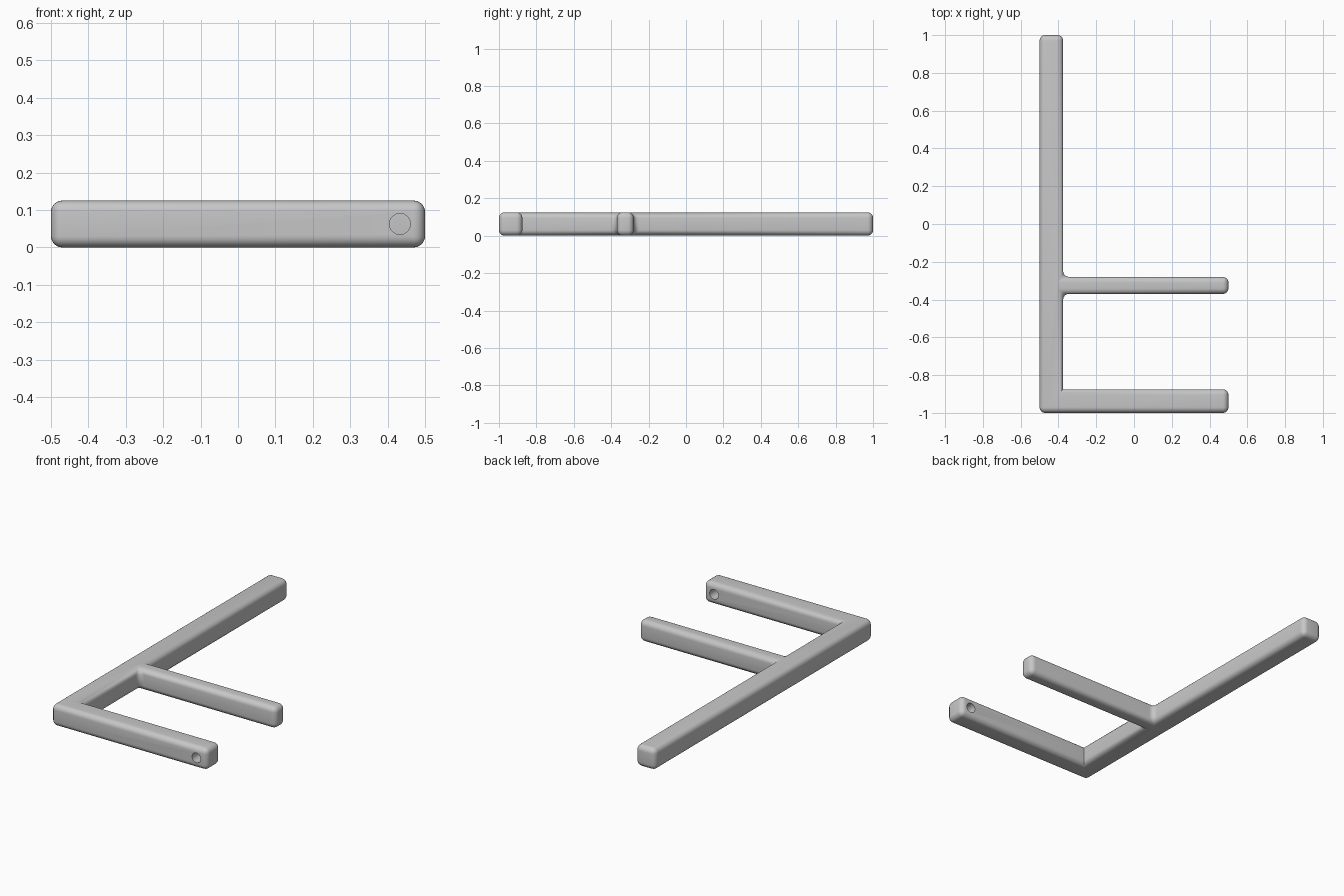
import bpy
import bmesh

cube = bpy.data.objects.get("Cube")
if cube:
    bpy.data.objects.remove(cube, do_unlink=True)

THICK = 0.125
ROUND = 0.03

grey = bpy.data.materials.new("light_grey")
grey.use_nodes = True
colour = (0.57, 0.57, 0.57, 1)
grey.diffuse_color = colour
grey.node_tree.nodes["Principled BSDF"].inputs["Base Color"].default_value = colour

# Outline of the long bar with its two side arms
left, inner, right = -0.5, -0.5 + THICK, 0.5
end_arm_top = -1 + THICK
mid_low, mid_high = -0.37, -0.28
outline = [
    (left, -1), (right, -1), (right, end_arm_top), (inner, end_arm_top),
    (inner, mid_low), (right, mid_low), (right, mid_high), (inner, mid_high),
    (inner, 1), (left, 1),
]

# Extrude the outline to its thickness
bm = bmesh.new()
base = bm.faces.new([bm.verts.new((x, y, 0)) for x, y in outline])
grown = bmesh.ops.extrude_face_region(bm, geom=[base])["geom"]
for v in grown:
    if isinstance(v, bmesh.types.BMVert):
        v.co.z = THICK
bmesh.ops.recalc_face_normals(bm, faces=bm.faces)


def is_sharp_corner(edge):
    """The upright edge inside the end arm's corner stays sharp."""
    return all(abs(v.co.x - inner) < 0.001 and abs(v.co.y - end_arm_top) < 0.001
               for v in edge.verts)


# Round every other edge
bmesh.ops.bevel(bm, geom=[e for e in bm.edges if not is_sharp_corner(e)],
                offset=ROUND, offset_type='OFFSET', segments=6, profile=0.5,
                affect='EDGES', clamp_overlap=True)
mesh = bpy.data.meshes.new("forked_bar")
bm.to_mesh(mesh)
bm.free()
bar = bpy.data.objects.new("forked_bar", mesh)
bpy.context.collection.objects.link(bar)
mesh.materials.append(grey)

# Round hole through the tip of the end arm
bpy.ops.mesh.primitive_cylinder_add(vertices=48, radius=0.028, depth=0.3,
                                    location=(0.433, -0.9375, THICK / 2),
                                    rotation=(1.5708, 0, 0))
cutter = bpy.context.object
cutter.name = "hole_cutter"
cutter.hide_render = True
cutter.data.materials.append(grey)
cut = bar.modifiers.new("hole", 'BOOLEAN')
cut.operation = 'DIFFERENCE'
cut.solver = 'EXACT'
cut.object = cutter

# Apply the cut, drop the cutter and smooth the rounded edges
bpy.ops.object.select_all(action='DESELECT')
bar.select_set(True)
bpy.context.view_layer.objects.active = bar
bpy.ops.object.modifier_apply(modifier=cut.name)
bpy.data.objects.remove(cutter, do_unlink=True)
bpy.ops.object.shade_smooth_by_angle(angle=0.6)
